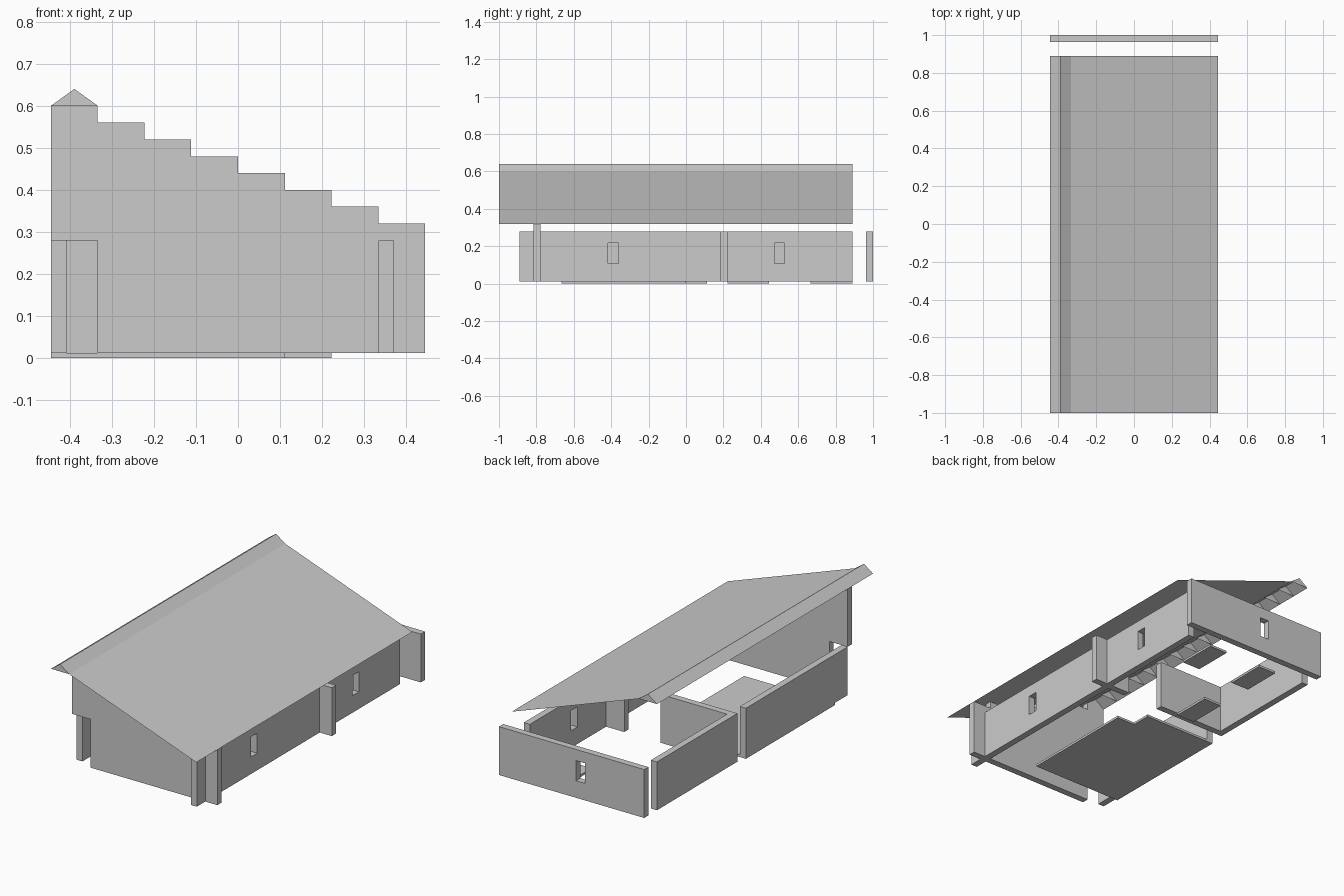
import bpy, bmesh

if "Cube" in bpy.data.objects:
    bpy.data.objects.remove(bpy.data.objects["Cube"])

U = 1 / 9            # grid cell
T = U / 3            # wall thickness
Z0, Z1 = 0.0125, 0.28  # wall bottom and top


def make_object(name, bm, recalc=True):
    if recalc:
        bmesh.ops.recalc_face_normals(bm, faces=bm.faces)
    mesh = bpy.data.meshes.new(name)
    bm.to_mesh(mesh)
    bm.free()
    ob = bpy.data.objects.new(name, mesh)
    bpy.context.collection.objects.link(ob)
    return ob


def box(name, x0, x1, y0, y1, z0=Z0, z1=Z1):
    bm = bmesh.new()
    bmesh.ops.create_cube(bm, size=1)
    for v in bm.verts:
        v.co.x = x1 if v.co.x > 0 else x0
        v.co.y = y1 if v.co.y > 0 else y0
        v.co.z = z1 if v.co.z > 0 else z0
    return make_object(name, bm)


def prism(name, outline, axis, a, b):
    """Extrude a closed outline from a to b along y (XZ outline) or z (XY outline)."""
    bm = bmesh.new()
    place = (lambda p: (p[0], a, p[1])) if axis == 'y' else (lambda p: (p[0], p[1], a))
    face = bm.faces.new([bm.verts.new(place(p)) for p in outline])
    ext = bmesh.ops.extrude_face_region(bm, geom=[face])
    verts = [g for g in ext['geom'] if isinstance(g, bmesh.types.BMVert)]
    vec = (0, b - a, 0) if axis == 'y' else (0, 0, b - a)
    bmesh.ops.translate(bm, verts=verts, vec=vec)
    return make_object(name, bm)


def cut_window(wall, cx, cy):
    """Cut a half-cell wide window through a wall."""
    h = U / 4
    wide_x, wide_y = (h, 0.1) if wall.dimensions.x > wall.dimensions.y else (0.1, h)
    cutter = box("window_cutter", cx - wide_x, cx + wide_x, cy - wide_y, cy + wide_y, 0.107, 0.218)
    cutter.hide_render = True
    mod = wall.modifiers.new("window", 'BOOLEAN')
    mod.operation = 'DIFFERENCE'
    mod.solver = 'EXACT'
    mod.object = cutter
    bpy.context.view_layer.update()
    bpy.context.view_layer.objects.active = wall
    bpy.ops.object.modifier_apply(modifier=mod.name)
    bpy.data.objects.remove(cutter)


# Right wall with two windows
right_wall = box("right_wall", 3 * U, 3 * U + T, -8 * U, 8 * U)
bpy.context.view_layer.update()
cut_window(right_wall, 3 * U + T / 2, -3.5 * U)
cut_window(right_wall, 3 * U + T / 2, 4.5 * U)

# Back wall with one window
back_wall = box("back_wall", -4 * U, 4 * U, 1 - T, 1)
bpy.context.view_layer.update()
cut_window(back_wall, -0.5 * U, 1 - T / 2)

# Left wall in two stretches with a doorway gap, joined to the inner cross wall
prism("left_wall_rear", [(-4 * U, 2 * U - T), (0, 2 * U - T), (0, 2 * U), (-4 * U + T, 2 * U),
                         (-4 * U + T, 8 * U), (-4 * U, 8 * U)], 'z', Z0, Z1)
box("left_wall_front", -4 * U, -4 * U + T, -7 * U, U)
box("cross_wall_right", 2 * U, 4 * U, 2 * U - T, 2 * U)

# Stepped front gable with a door notch at its left corner
steps = []
for i in range(8):
    z = 0.60 - 0.04 * i
    steps += [((i - 4) * U, z), ((i - 3) * U, z)]
gable = steps + [(4 * U, Z0), (-3 * U, Z0), (-3 * U, Z1), (-4 * U, Z1)]
prism("front_gable", gable, 'y', -7 * U - T, -7 * U)

# Thin roof sheet with ridge cap, ribbed inside by triangles at every cell
bm = bmesh.new()
profile = [(-4 * U, 0.60), (-3.5 * U, 0.64), (-3 * U, 0.60), (4 * U, 0.32)]
front = [bm.verts.new((x, -1, z)) for x, z in profile]
back = [bm.verts.new((x, 8 * U, z)) for x, z in profile]
for i in range(3):
    bm.faces.new((front[i], front[i + 1], back[i + 1], back[i]))
bm.normal_update()
for f in bm.faces:
    if f.normal.z < 0:
        f.normal_flip()
make_object("roof", bm, recalc=False)

bm = bmesh.new()
for k in range(18):
    tri = [bm.verts.new((x, -1 + k * U, z)) for x, z in profile[:3]]
    bm.faces.new(tri if k == 17 else tri[::-1])
make_object("ridge_ribs", bm, recalc=False)

# Floor slabs
prism("main_floor", [(-4 * U, -6 * U), (U, -6 * U), (U, 0), (0, 0), (0, U), (-4 * U, U)], 'z', 0, Z0)
for name, x, y in (("slab_inner", -2, 2), ("slab_rear_left", -2, 6), ("slab_rear_right", 1, 6)):
    box(name, x * U, (x + 1) * U, y * U, (y + 2) * U, 0, Z0)
